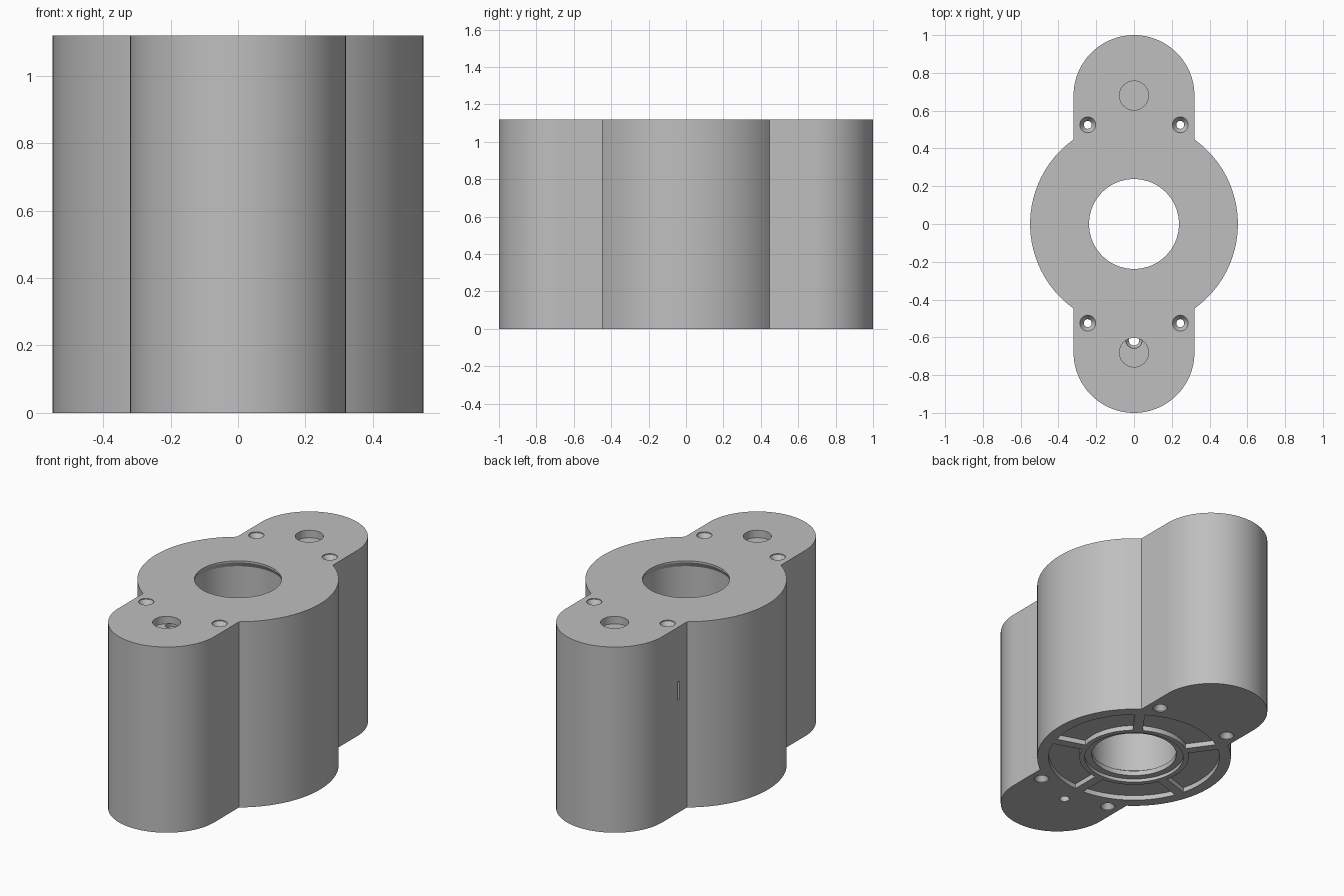
import bpy, bmesh
from math import sin, cos, pi, radians, asin, sqrt

cube = bpy.data.objects.get("Cube")
if cube:
    bpy.data.objects.remove(cube)

H = 1.12           # body height
R_DISC = 0.55      # central disc
R_LOBE = 0.32      # rounded end lobes
Y_LOBE = 0.68

grey = bpy.data.materials.new("plain_grey")
grey.use_nodes = True
colour = (0.52, 0.52, 0.52, 1)
grey.diffuse_color = colour
grey.node_tree.nodes["Principled BSDF"].inputs["Base Color"].default_value = colour


def arc(r, a0, a1, n, cy=0.0):
    return [(r * cos(a0 + (a1 - a0) * i / n), cy + r * sin(a0 + (a1 - a0) * i / n))
            for i in range(n + 1)]


def make_object(name, bm):
    bmesh.ops.recalc_face_normals(bm, faces=bm.faces)
    mesh = bpy.data.meshes.new(name)
    bm.to_mesh(mesh)
    bm.free()
    mesh.materials.append(grey)
    obj = bpy.data.objects.new(name, mesh)
    bpy.context.collection.objects.link(obj)
    return obj


def extrude(name, outline, z0, z1):
    bm = bmesh.new()
    face = bm.faces.new([bm.verts.new((x, y, z0)) for x, y in outline])
    top = bmesh.ops.extrude_face_region(bm, geom=[face])["geom"]
    bmesh.ops.translate(bm, vec=(0, 0, z1 - z0),
                        verts=[v for v in top if isinstance(v, bmesh.types.BMVert)])
    return make_object(name, bm)


def lathe(name, profile, x=0, y=0, n=48):
    """Solid of revolution from (radius, z) pairs, capped at both ends."""
    bm = bmesh.new()
    rings = [[bm.verts.new((x + r * cos(2 * pi * i / n), y + r * sin(2 * pi * i / n), z))
              for i in range(n)] for r, z in profile]
    for low, high in zip(rings, rings[1:]):
        for i in range(n):
            j = (i + 1) % n
            bm.faces.new((low[i], low[j], high[j], high[i]))
    bm.faces.new(rings[0])
    bm.faces.new(rings[-1])
    return make_object(name, bm)


# Body outline: disc flanks joined to two round-ended lobes
side = asin(sqrt(R_DISC ** 2 - R_LOBE ** 2) / R_DISC)
outline = (arc(R_DISC, -side, side, 48) + arc(R_LOBE, 0, pi, 64, Y_LOBE)
           + arc(R_DISC, pi - side, pi + side, 48) + arc(R_LOBE, pi, 2 * pi, 64, -Y_LOBE))
body = extrude("housing_body", outline, 0, H)


def cut(tool):
    tool.hide_render = True
    mod = body.modifiers.new(tool.name, "BOOLEAN")
    mod.operation = "DIFFERENCE"
    mod.solver = "EXACT"
    mod.object = tool
    bpy.context.view_layer.objects.active = body
    bpy.ops.object.modifier_apply(modifier=mod.name)
    bpy.data.objects.remove(tool)


# Main bore with an undercut top lip and a stepped bottom seat
cut(lathe("bore_cutter", [(0.28, -0.1), (0.28, 0.02), (0.24, 0.02), (0.24, 0.05),
                          (0.255, 0.06), (0.255, H - 0.04), (0.238, H - 0.01),
                          (0.238, H + 0.1)], n=96))

# Screw holes, countersunk at both faces
for sx in (-1, 1):
    for sy in (-1, 1):
        cut(lathe("screw_cutter", [(0.042, -0.05), (0.042, 0.005), (0.021, 0.035),
                                   (0.021, H - 0.035), (0.042, H - 0.005), (0.042, H + 0.05)],
                  sx * 0.245, sy * 0.525, 32))

# Shallow round recesses in both lobes
for sy in (-1, 1):
    cut(lathe("recess_cutter", [(0.077, H - 0.045), (0.077, H + 0.1)], 0, sy * Y_LOBE))

# Cable hole through one lobe, opening into its recess
cut(lathe("cable_cutter", [(0.028, -0.1), (0.028, H - 0.09), (0.043, H - 0.07),
                           (0.043, H - 0.043)], 0, -0.615, 32))

# Narrow side slot reaching the screw hole
slot = [(-0.38, 0.518), (-0.25, 0.518), (-0.25, 0.536), (-0.38, 0.536)]
cut(extrude("slot_cutter", slot, 0.68, 0.79))

# Five sector pockets in the underside, separated by parallel ribs
RIB = 0.028
R_IN, R_OUT = 0.31, 0.485
for k in range(5):
    mid = radians(18 + 72 * k)
    half_in = radians(36) - asin(RIB / R_IN)
    half_out = radians(36) - asin(RIB / R_OUT)
    sector = (arc(R_OUT, mid - half_out, mid + half_out, 20)
              + arc(R_IN, mid + half_in, mid - half_in, 16))
    cut(extrude("pocket_cutter", sector, -0.1, 0.03))

# Smooth curved walls, crisp rims
bpy.ops.object.select_all(action="DESELECT")
body.select_set(True)
bpy.context.view_layer.objects.active = body
bpy.ops.object.shade_smooth_by_angle(angle=radians(25))
